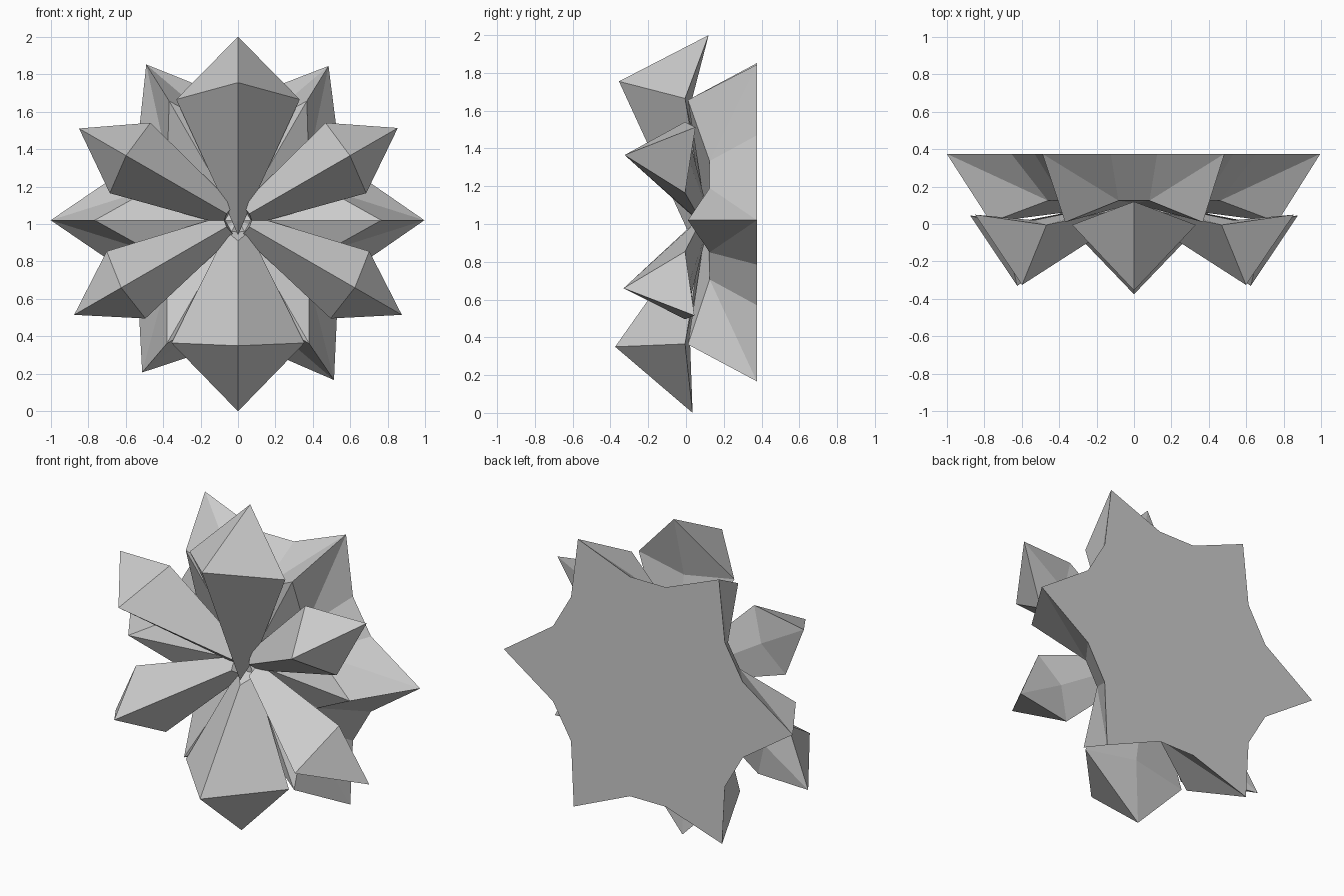
import bpy
from math import cos, sin, radians

if "Cube" in bpy.data.objects:
    bpy.data.objects.remove(bpy.data.objects["Cube"])

CZ = 1.02  # height of the flower's centre


def place(angle, r, side, y):
    """Point at radial distance r, sideways offset and depth y for a petal."""
    a = radians(angle)
    return (r * cos(a) - side * sin(a), y, CZ + r * sin(a) + side * cos(a))


def make(name, verts, faces):
    me = bpy.data.meshes.new(name)
    me.from_pydata(verts, [], faces)
    ob = bpy.data.objects.new(name, me)
    bpy.context.collection.objects.link(ob)
    bpy.context.view_layer.objects.active = ob
    ob.select_set(True)
    bpy.ops.object.mode_set(mode='EDIT')
    bpy.ops.mesh.select_all(action='SELECT')
    bpy.ops.mesh.normals_make_consistent(inside=False)
    bpy.ops.object.mode_set(mode='OBJECT')
    ob.select_set(False)
    return ob


# Rear six-pointed star with a flat back and faceted petals
verts, faces = [(0, 0.11, CZ)], []
# tip angle, tip radius, crest radius
tips = [(0, 0.995, 0.765), (59.6, 0.955, 0.735), (120.5, 0.965, 0.735),
        (180, 1.0, 0.765), (237.8, 0.96, 0.76), (301, 0.995, 0.76)]
for i, (ta, tip, crest) in enumerate(tips):
    a = i * 60
    verts += [place(a, crest, 0, 0.01),                      # front crest
              place(a, 0.46, -0.17, 0.125), place(a, 0.46, 0.17, 0.125),
              place(ta, tip, 0, 0.375),                      # tip
              place(a, 0.655, -0.235, 0.375), place(a, 0.655, 0.235, 0.375)]
outline = []
for i in range(6):
    crest, f0, f1, tip, s0, s1 = range(1 + i * 6, 7 + i * 6)
    nxt = 1 + (i + 1) % 6 * 6
    faces += [(0, f0, crest), (0, crest, f1), (0, f1, nxt + 1),
              (crest, f0, tip), (f0, s0, tip),
              (crest, tip, f1), (f1, tip, s1),
              (f1, s1, nxt + 4, nxt + 1)]
    outline += [s0, tip, s1]
faces.append(outline)
make("rear_star", verts, faces)

# Front petals: ridged wedges that widen outward and end in a point
# angle, tip r, tip y, crest r, crest y, shoulder r, half width, inner ridge r
petals = [
    ("top_petal", 90, 0.98, 0.12, 0.735, -0.355, 0.645, 0.33, -0.08),
    ("upper_right_petal", 30, 0.985, 0.05, 0.69, -0.325, 0.665, 0.217, 0.07),
    ("upper_left_petal", 150, 0.98, 0.05, 0.69, -0.325, 0.665, 0.217, 0.07),
    ("lower_right_petal", 330, 1.01, 0.045, 0.72, -0.33, 0.69, 0.207, 0.07),
    ("lower_left_petal", 210, 1.01, 0.045, 0.72, -0.33, 0.69, 0.207, 0.07),
    ("bottom_petal", 270, 1.02, 0.035, 0.67, -0.375, 0.655, 0.355, 0.11),
]
for name, a, tr, ty, cr, cy, sr, w, inner in petals:
    v = [place(a, tr, 0, ty), place(a, cr, 0, cy),
         place(a, sr, w, -0.005), place(a, sr, -w, -0.005),
         place(a, inner, 0, 0.02), place(a, 0.06, 0.06, 0.09), place(a, 0.06, -0.06, 0.09),
         place(a, sr - 0.05, 0, 0.02), place(a, 0.06, 0, 0.12)]  # shallow back ridge
    make(name, v, [(0, 1, 2), (0, 3, 1), (0, 2, 7), (0, 7, 3),
                   (1, 4, 5, 2), (1, 3, 6, 4),
                   (2, 5, 8, 7), (3, 7, 8, 6), (4, 6, 8, 5)])
